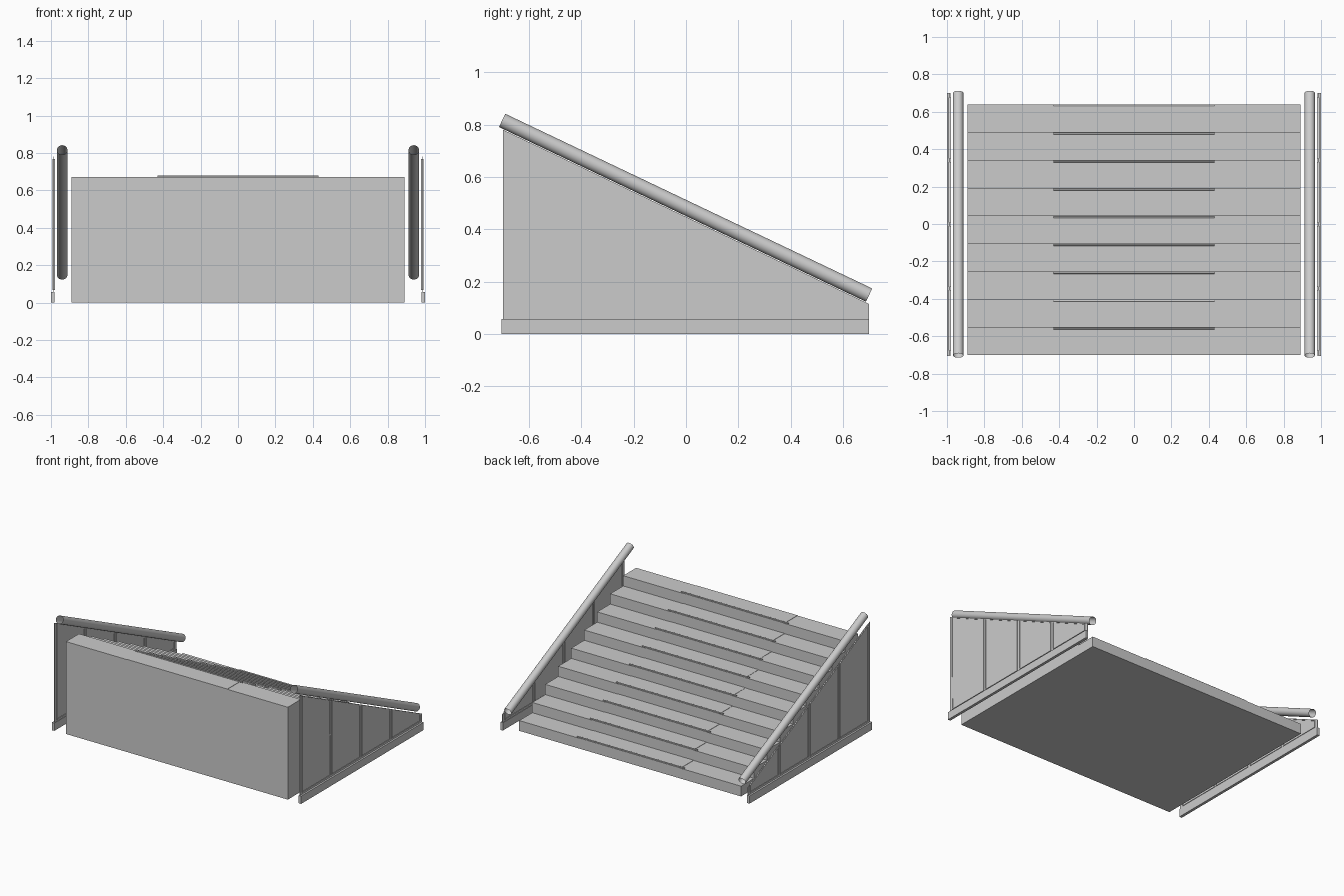
import bpy
import bmesh
from math import atan2, hypot, pi
from mathutils import Matrix, Vector

cube = bpy.data.objects.get("Cube")
if cube:
    bpy.data.objects.remove(cube, do_unlink=True)

grey = bpy.data.materials.new("light_grey")
grey.use_nodes = True
grey.diffuse_color = (0.6, 0.6, 0.6, 1)
grey.node_tree.nodes["Principled BSDF"].inputs["Base Color"].default_value = (0.6, 0.6, 0.6, 1)


def finish(name, bm):
    bmesh.ops.recalc_face_normals(bm, faces=bm.faces)
    mesh = bpy.data.meshes.new(name)
    bm.to_mesh(mesh)
    bm.free()
    mesh.materials.append(grey)
    obj = bpy.data.objects.new(name, mesh)
    bpy.context.collection.objects.link(obj)
    return obj


def prism(name, outline, x0, x1, border=0):
    """Extrude a (y, z) outline from x0 to x1; a border leaves only a frame."""
    bm = bmesh.new()
    face = bm.faces.new([bm.verts.new((x0, y, z)) for y, z in outline])
    if border:
        bm.normal_update()
        bmesh.ops.inset_individual(bm, faces=[face], thickness=border)
        bmesh.ops.delete(bm, geom=[face], context='FACES_ONLY')
    result = bmesh.ops.extrude_face_region(bm, geom=bm.faces[:], use_keep_orig=True)
    moved = [g for g in result["geom"] if isinstance(g, bmesh.types.BMVert)]
    bmesh.ops.translate(bm, verts=moved, vec=(x1 - x0, 0, 0))
    return finish(name, bm)


def tube(name, a, b, radius, sides, caps):
    a, b = Vector(a), Vector(b)
    turn = (b - a).to_track_quat('Z', 'Y').to_matrix().to_4x4()
    bm = bmesh.new()
    bmesh.ops.create_cone(bm, cap_ends=caps, segments=sides, radius1=radius,
                          radius2=radius, depth=(b - a).length,
                          matrix=Matrix.Translation((a + b) / 2) @ turn)
    for f in bm.faces:
        f.smooth = len(f.verts) == 4
    return finish(name, bm)


def box(name, x0, x1, y0, y1, z0, z1):
    return prism(name, [(y0, z0), (y1, z0), (y1, z1), (y0, z1)], x0, x1)


# Solid flight of steps, rising towards the front
STEPS, BACK, FRONT, TOP = 9, 0.64, -0.70, 0.67
run, rise = (BACK - FRONT) / STEPS, TOP / STEPS
profile = [(FRONT, 0), (BACK, 0)]
for i in range(STEPS):
    profile += [(BACK - i * run, (i + 1) * rise), (BACK - (i + 1) * run, (i + 1) * rise)]
prism("stair_flight", profile, -0.89, 0.89)

# Tread runners and nosing rods
for i in range(STEPS):
    y, z = BACK - i * run, (i + 1) * rise
    box(f"tread_runner_{i + 1}", -0.405, 0.405, y - run, y, z, z + 0.002)
    tube(f"nosing_rod_{i + 1}", (-0.43, y - 0.008, z + 0.004),
         (0.43, y - 0.008, z + 0.004), 0.005, 8, True)


def rail_z(y):
    return 0.816 - 0.476 * (y + 0.703)


def panel(y0, y1, bottom, drop):
    return [(y0, bottom), (y1, bottom), (y1, rail_z(y1) - drop), (y0, rail_z(y0) - drop)]


# Balustrades on both sides
PANES = [(-0.677, -0.352), (-0.336, -0.010), (0.008, 0.332), (0.350, 0.675)]
for label, s in (("left", 1), ("right", -1)):
    tube(f"{label}_handrail", (s * 0.94, -0.703, rail_z(-0.703)),
         (s * 0.94, 0.70, rail_z(0.70)), 0.028, 32, False)
    box(f"{label}_base_rail", s * 0.98, s * 1.0, -0.705, 0.70, 0, 0.056)
    prism(f"{label}_side_panel", panel(-0.70, 0.70, 0.056, 0.034), s * 0.983, s * 0.987)
    for n, (y0, y1) in enumerate(PANES):
        prism(f"{label}_pane_frame_{n + 1}", panel(y0, y1, 0.068, 0.037),
              s * 0.979, s * 0.991, border=0.008)
